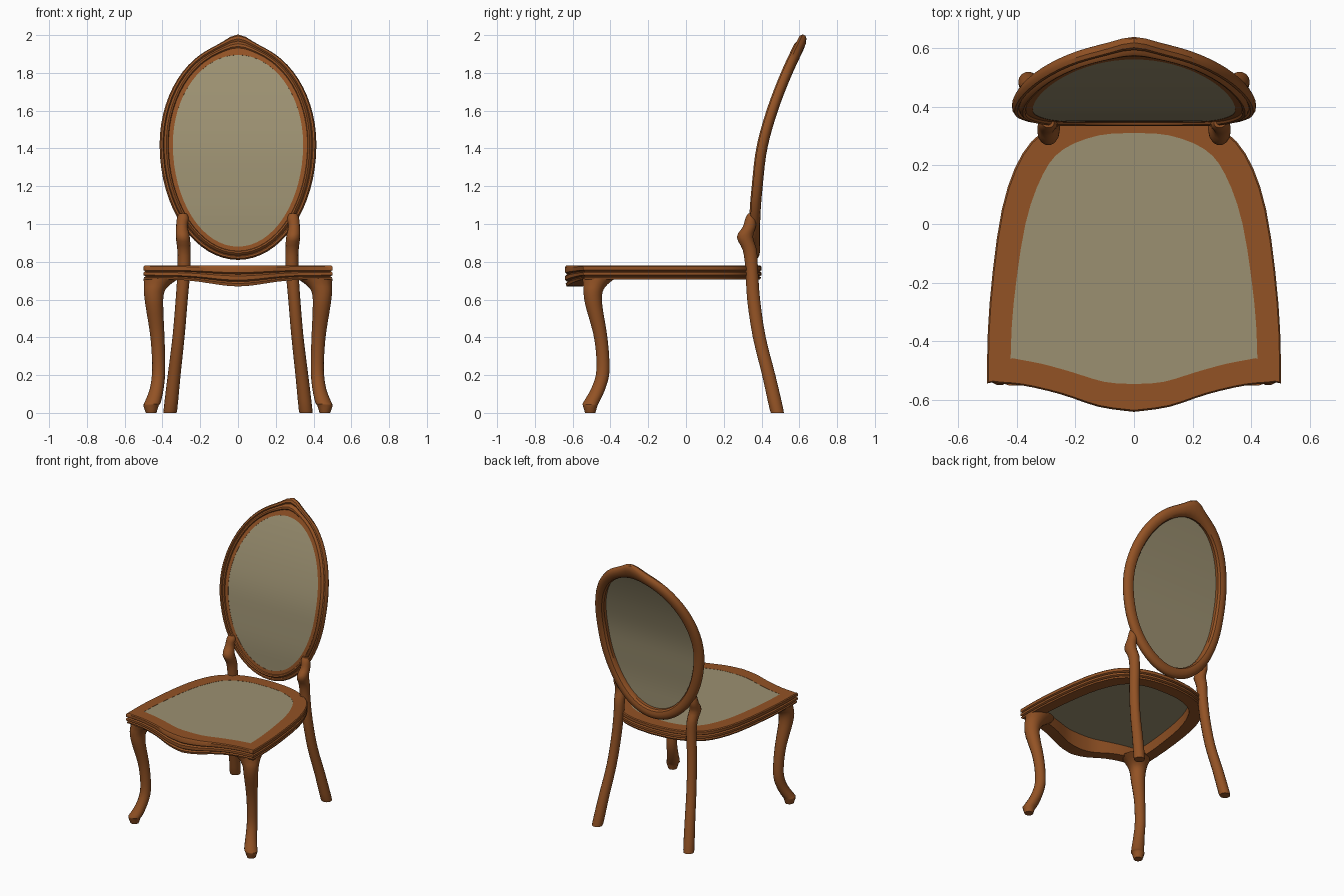
import bpy, bmesh, math
from mathutils import Vector

if "Cube" in bpy.data.objects:
    bpy.data.objects.remove(bpy.data.objects["Cube"])


def material(name, rgb):
    m = bpy.data.materials.new(name)
    m.diffuse_color = (*rgb, 1)
    m.use_nodes = True
    m.node_tree.nodes["Principled BSDF"].inputs["Base Color"].default_value = m.diffuse_color
    return m


WOOD = material("warm_wood", (0.29, 0.085, 0.018))
FABRIC = material("olive_fabric", (0.33, 0.28, 0.165))


def smooth_path(pts, steps):
    """Catmull-Rom samples through a list of tuples of any length."""
    p = [Vector(q) for q in pts]
    out = []
    for i in range(len(p) - 1):
        a, b, c, d = p[max(i - 1, 0)], p[i], p[i + 1], p[min(i + 2, len(p) - 1)]
        for k in range(steps):
            t = k / steps
            out.append(0.5 * (2 * b + (c - a) * t + (2 * a - 5 * b + 4 * c - d) * t * t
                              + (3 * b - a - 3 * c + d) * t ** 3))
    return out + [p[-1]]


def skin(name, rings, mat, loop=False, cap=False):
    """Join equal closed rings of points with quads."""
    bm = bmesh.new()
    rows = [[bm.verts.new(p) for p in r] for r in rings]
    n = len(rows[0])
    for i in range(len(rows) if loop else len(rows) - 1):
        a, b = rows[i], rows[(i + 1) % len(rows)]
        for j in range(n):
            k = (j + 1) % n
            bm.faces.new((a[j], a[k], b[k], b[j]))
    if cap:
        bm.faces.new(rows[0])
        bm.faces.new(rows[-1])
    return finish(name, bm, mat)


def sheet(name, points, mat):
    """Fill a mirror-symmetric loop (starting on the middle line) with cross strips."""
    bm = bmesh.new()
    v = [bm.verts.new(p) for p in points]
    n = len(v)
    for i in range(n // 2):
        f = [v[i], v[i + 1], v[n - i - 1], v[(n - i) % n]]
        bm.faces.new(list(dict.fromkeys(f)))
    return finish(name, bm, mat)


def finish(name, bm, mat):
    bmesh.ops.recalc_face_normals(bm, faces=bm.faces)
    me = bpy.data.meshes.new(name)
    bm.to_mesh(me)
    bm.free()
    me.materials.append(mat)
    ob = bpy.data.objects.new(name, me)
    bpy.context.collection.objects.link(ob)
    bpy.ops.object.select_all(action='DESELECT')
    ob.select_set(True)
    bpy.context.view_layer.objects.active = ob
    bpy.ops.object.shade_smooth_by_angle(angle=math.radians(35))
    return ob


def leg(name, stations, side, steps=3, sides=14):
    """Loft ellipses given as (x, y, z, rx, ry)."""
    rings = []
    for x, y, z, rx, ry in smooth_path(stations, steps):
        rings.append([(side * (x + rx * math.cos(a)), y + ry * math.sin(a), max(z, 0))
                      for a in (2 * math.pi * k / sides for k in range(sides))])
    skin(name, rings, WOOD, cap=True)


# Seat frame: outer and inner half outlines joined by a moulded section
outer = [(0, -.64), (.12, -.623), (.25, -.58), (.38, -.55), (.485, -.54), (.5, -.52),
         (.492, -.27), (.45, .05), (.38, .24), (.28, .335), (.15, .385), (0, .40)]
inner = [(0, -.545), (.1, -.538), (.22, -.502), (.32, -.475), (.415, -.457), (.42, -.45),
         (.41, -.27), (.37, .0), (.31, .17), (.24, .255), (.12, .302), (0, .31)]


def whole(half):
    h = smooth_path(half, 3)
    return h + [Vector((-p.x, p.y)) for p in h[-2:0:-1]]


section = [(1, 0), (.06, 0), (0, .08), (0, .34), (.11, .42), (0, .5), (0, .7),
           (.13, .78), (.03, .86), (.08, 1), (1, 1)]
rings = []
for o, i in zip(whole(outer), whole(inner)):
    ring = []
    for f, down in section:
        p = o.lerp(i, f)
        front = min(max((-p.y - .42) / .1, 0), 1)
        depth = .073 + .037 * front * math.exp(-(p.x / .2) ** 2)
        ring.append((p.x, p.y, .78 - depth * down))
    rings.append(ring)
skin("seat_frame", rings, WOOD, loop=True)
sheet("seat_panel", [(p.x, p.y, .779) for p in whole(inner)], FABRIC)

# Back: oval bent along a rearward curve, with a small crest on top
bend = smooth_path([(.75, .358), (.9, .36), (1.05, .362), (1.2, .374), (1.4, .398),
                    (1.6, .453), (1.8, .53), (2.0, .625), (2.1, .675)], 6)


def lean(z):
    for a, b in zip(bend, bend[1:]):
        if z <= b.x:
            return a.y + (b.y - a.y) * (z - a.x) / (b.x - a.x)
    return bend[-1].y


def back_point(t, d, h):
    """Point on the back: angle t, distance d in from the rim, height h to the front."""
    x = (.415 - d) * math.sin(t)
    c = math.cos(t)
    z = 1.42 + ((.54 if c > 0 else .61) - d) * c
    if c > 0:
        z += .04 * (1 - d / .07) * math.exp(-(x / .075) ** 2)
    slope = (lean(z + .02) - lean(z - .02)) / .04
    n = Vector((0, -1, slope)).normalized()
    return Vector((x, lean(z), z)) + n * h


back_section = [(0, -.008), (0, .008), (.008, .02), (.018, .02), (.023, .011), (.028, .02),
                (.036, .026), (.044, .022), (.047, .014), (.07, .012),
                (.07, -.012), (.06, -.026), (.042, -.032), (.02, -.028), (.006, -.019)]
angles = [2 * math.pi * k / 64 for k in range(64)]
skin("back_frame", [[back_point(t, d, h) for d, h in back_section] for t in angles],
     WOOD, loop=True)
sheet("back_panel", [back_point(t, .07, .011) for t in angles], FABRIC)

# Legs: curved front pair, and rear pair running up into the back posts
front_leg = [(.405, -.462, .712, .095, .09), (.428, -.48, .68, .07, .066),
             (.444, -.492, .64, .054, .052), (.443, -.488, .57, .047, .046),
             (.428, -.455, .42, .038, .037), (.421, -.441, .3, .035, .035),
             (.421, -.442, .2, .035, .036), (.432, -.468, .12, .037, .039),
             (.452, -.502, .055, .043, .043), (.46, -.507, .04, .041, .04),
             (.46, -.507, 0, .028, .028)]
rear_leg = [(.36, .483, 0, .03, .03), (.358, .48, .015, .036, .037),
            (.338, .438, .2, .034, .036), (.315, .388, .4, .032, .035),
            (.298, .358, .6, .032, .035), (.286, .348, .76, .034, .034),
            (.286, .338, .86, .035, .038), (.292, .312, .93, .037, .044),
            (.297, .335, .985, .031, .035), (.292, .342, 1.03, .031, .028),
            (.292, .344, 1.055, .02, .016)]
for side, word in ((1, "right"), (-1, "left")):
    leg("front_leg_" + word, front_leg, side)
    leg("rear_leg_" + word, rear_leg, side)
